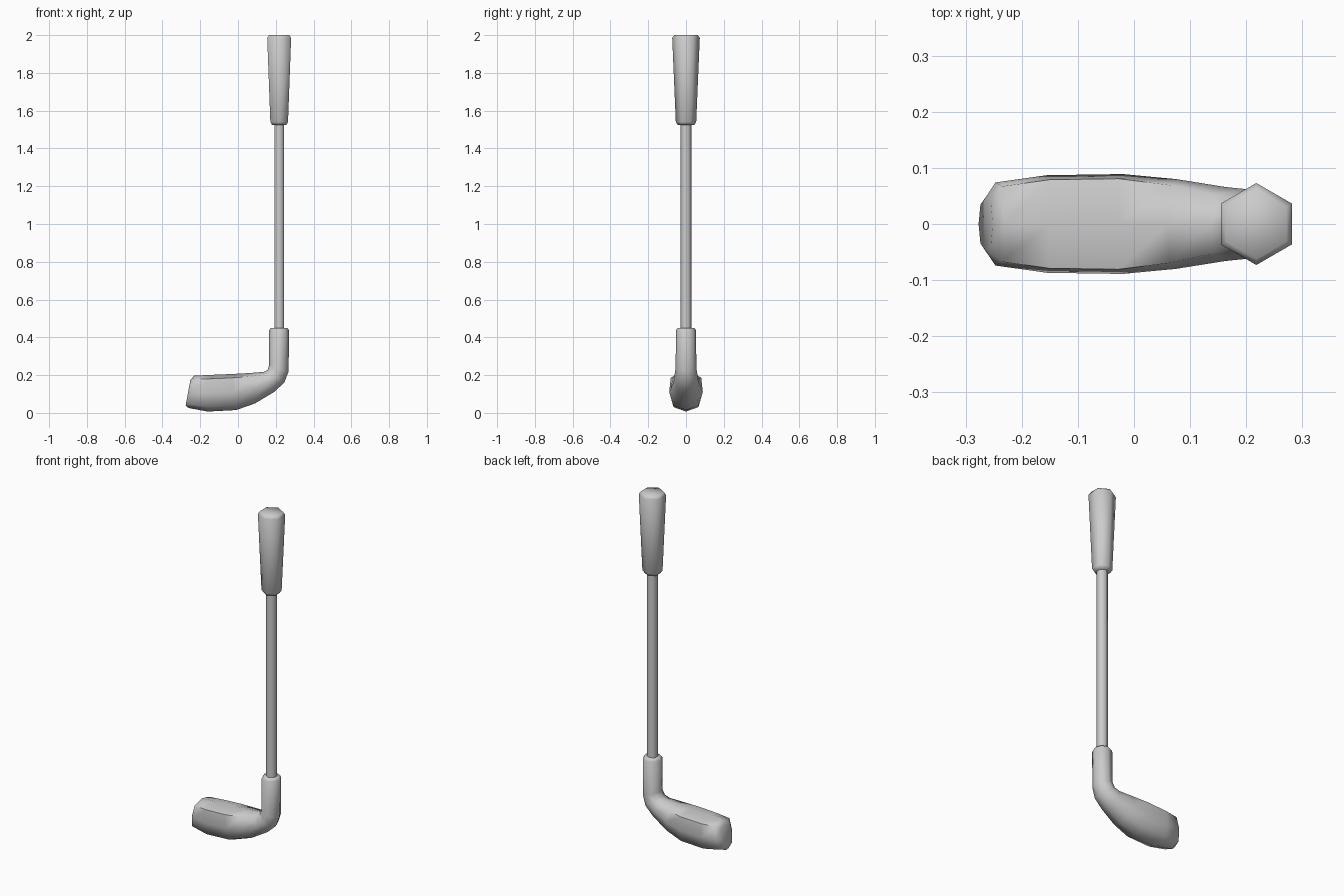
import bpy, bmesh, math
from mathutils import Vector

cube = bpy.data.objects.get("Cube")
if cube:
    bpy.data.objects.remove(cube, do_unlink=True)

grey = bpy.data.materials.new("light grey")
grey.use_nodes = True
colour = (0.6, 0.6, 0.6, 1)
grey.diffuse_color = colour
grey.node_tree.nodes["Principled BSDF"].inputs["Base Color"].default_value = colour

AXIS_X = 0.218


def loft(name, rings):
    """Skin a list of equal-length rings and cap both ends."""
    bm = bmesh.new()
    loops = [[bm.verts.new(p) for p in ring] for ring in rings]
    n = len(loops[0])
    for a, b in zip(loops, loops[1:]):
        for i in range(n):
            j = (i + 1) % n
            bm.faces.new((a[i], a[j], b[j], b[i]))
    bm.faces.new(loops[0])
    bm.faces.new(loops[-1])
    bmesh.ops.recalc_face_normals(bm, faces=bm.faces)
    mesh = bpy.data.meshes.new(name)
    bm.to_mesh(mesh)
    bm.free()
    mesh.materials.append(grey)
    obj = bpy.data.objects.new(name, mesh)
    bpy.context.collection.objects.link(obj)
    bpy.ops.object.select_all(action='DESELECT')
    obj.select_set(True)
    bpy.context.view_layer.objects.active = obj
    bpy.ops.object.shade_smooth_by_angle(angle=math.radians(65))
    return obj


def hexagon(radius, z):
    """Six-sided ring with corners on the y axis."""
    angles = [math.pi / 2 + i * math.pi / 3 for i in range(6)]
    return [(AXIS_X + radius * math.cos(a), radius * math.sin(a), z) for a in angles]


def section(top, bottom, width, box):
    """Eight-sided ring; box 0 is round, 1 has square upper corners."""
    t = Vector((top[0], 0, top[1]))
    b = Vector((bottom[0], 0, bottom[1]))
    mid, up = (t + b) / 2, (t - b) / 2
    h, s = 0.707 + 0.08 * box, 0.707 + 0.2 * box
    low = 0.707 + 0.05 * box
    half = [(1, 0), (h, s), (0, 1), (-low, low), (-1, 0)]
    outline = half + [(u, -v) for u, v in half[3:0:-1]]
    return [mid + up * u + Vector((0, width * v, 0)) for u, v in outline]


# Grip, flared towards the rounded top
loft("grip", [hexagon(r, z) for r, z in
              [(0.044, 1.525), (0.054, 1.54), (0.073, 1.985), (0.062, 2.0)]])

# Shaft
loft("shaft", [hexagon(0.030, 0.40), hexagon(0.030, 1.55)])

# Head and socket: top point, bottom point, half width, boxiness
stations = [
    ((-0.252, 0.175), (-0.277, 0.040), 0.047, 0.6),
    ((-0.232, 0.197), (-0.262, 0.026), 0.074, 1.0),
    ((-0.150, 0.201), (-0.160, 0.007), 0.087, 1.0),
    ((-0.030, 0.206), (-0.010, 0.015), 0.089, 1.0),
    ((0.060, 0.211), (0.090, 0.050), 0.080, 0.8),
    ((0.135, 0.217), (0.190, 0.110), 0.066, 0.4),
    ((0.157, 0.228), (0.245, 0.160), 0.062, 0.1),
    ((0.165, 0.255), (0.268, 0.220), 0.055, 0.0),
    ((0.165, 0.438), (0.270, 0.438), 0.053, 0.0),
    ((0.174, 0.450), (0.261, 0.450), 0.044, 0.0),
]
loft("club_head", [section(*s) for s in stations])
